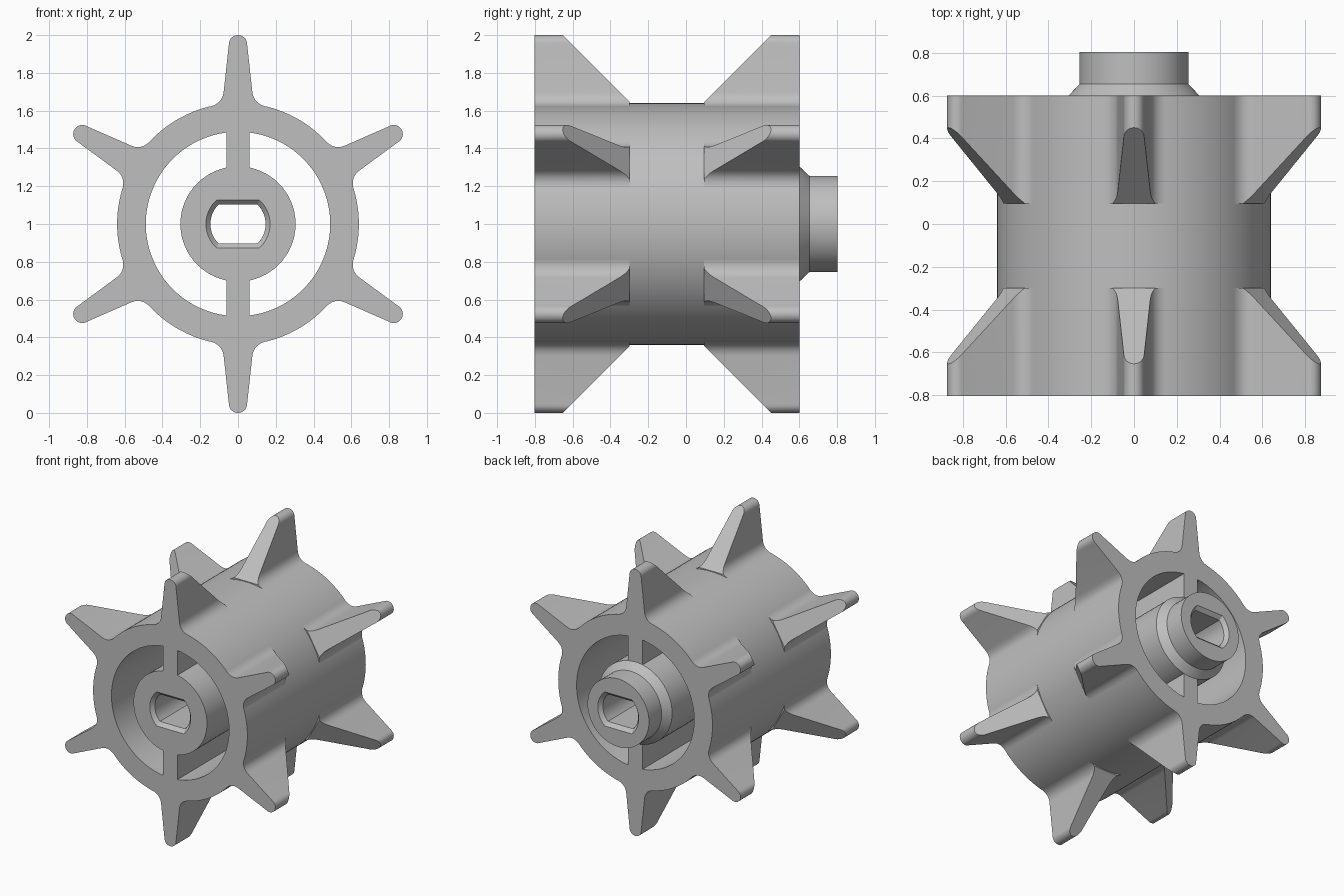
import bpy, bmesh
from math import sin, cos, pi, asin
from mathutils import Matrix, Vector

if "Cube" in bpy.data.objects:
    bpy.data.objects.remove(bpy.data.objects["Cube"])

FRONT, BACK, HUB_BACK = -0.803, 0.6, 0.803
AXLE = Matrix.Translation((0, 0, 1))

grey = bpy.data.materials.new("light grey")
grey.use_nodes = True
colour = (0.52, 0.52, 0.52, 1)
grey.diffuse_color = colour
grey.node_tree.nodes["Principled BSDF"].inputs["Base Color"].default_value = colour


def finish(bm, name, matrix=AXLE):
    """Turn a bmesh into a smooth-shaded object with sharp edges kept."""
    bm.transform(matrix)
    bmesh.ops.recalc_face_normals(bm, faces=bm.faces)
    mesh = bpy.data.meshes.new(name)
    bm.to_mesh(mesh)
    bm.free()
    mesh.materials.append(grey)
    obj = bpy.data.objects.new(name, mesh)
    bpy.context.collection.objects.link(obj)
    bpy.ops.object.select_all(action='DESELECT')
    obj.select_set(True)
    bpy.context.view_layer.objects.active = obj
    bpy.ops.object.shade_smooth_by_angle()


def circle(radius, count):
    return [(radius * cos(a), radius * sin(a))
            for a in (2 * pi * i / count - pi / 4 for i in range(count))]


def bore(radius, flat, count=64):
    """Round hole with a flat at the top and bottom."""
    n = count // 4
    c = asin(flat / radius)
    w = radius * cos(c)
    arc = [(radius * cos(a), radius * sin(a))
           for a in (c * (2 * i / n - 1) for i in range(n))]
    half = arc + [(w * (1 - 2 * i / n), flat) for i in range(n)]
    return half + [(-x, -z) for x, z in half]


def loft_loop(name, sections):
    """Join (outline, y) sections in order and close back to the first."""
    bm = bmesh.new()
    rings = [[bm.verts.new((x, y, z)) for x, z in pts] for pts, y in sections]
    for a, b in zip(rings, rings[1:] + rings[:1]):
        for i in range(len(a)):
            j = (i + 1) % len(a)
            bm.faces.new((a[i], a[j], b[j], b[i]))
    finish(bm, name)


# Outer drum
loft_loop("drum", [(circle(r, 128), y) for r, y in
                   ((0.64, FRONT), (0.64, BACK), (0.488, BACK), (0.488, FRONT))])

# Hub with stepped rear collar and chamfered double-flat bore
wide, narrow, chamfer = bore(0.17, 0.128), bore(0.146, 0.102), 0.027
loft_loop("hub", [
    (circle(0.305, 64), FRONT), (circle(0.305, 64), BACK),
    (circle(0.255, 64), 0.653), (circle(0.255, 64), HUB_BACK),
    (wide, HUB_BACK), (narrow, HUB_BACK - chamfer),
    (narrow, FRONT + chamfer), (wide, FRONT)])

# Webs joining hub and drum
for side, name in ((1, "upper_web"), (-1, "lower_web")):
    bm = bmesh.new()
    bmesh.ops.create_cube(bm, size=1)
    bmesh.ops.scale(bm, vec=(0.12, BACK - FRONT, 0.21), verts=bm.verts)
    bmesh.ops.translate(bm, vec=(0, (BACK + FRONT) / 2, side * 0.398), verts=bm.verts)
    finish(bm, name)


def fin_outline():
    """Half outline from filleted foot to rounded tip, then mirrored."""
    foot, corner, flank = Vector((0.149, 0.622)), Vector((0.083, 0.637)), Vector((0.076, 0.7))
    half = [(0.149, 0.6)]
    for i in range(13):
        t = i / 12
        half.append(tuple(foot * (1 - t) ** 2 + corner * 2 * t * (1 - t) + flank * t * t))
    half += [(0.048 * cos(a), 0.953 + 0.047 * sin(a))
             for a in (pi / 2 * i / 8 for i in range(8))]
    return half + [(0, 1)] + [(-x, r) for x, r in reversed(half)]


def fin(name, angle, y, direction):
    depth = 0.505
    bm = bmesh.new()
    face = bm.faces.new([bm.verts.new((x, 0, r)) for x, r in fin_outline()])
    ext = bmesh.ops.extrude_face_region(bm, geom=[face], use_keep_orig=True)
    moved = [v for v in ext["geom"] if isinstance(v, bmesh.types.BMVert)]
    bmesh.ops.translate(bm, vec=(0, depth, 0), verts=moved)
    # Slope the inner end at 45 degrees down to the drum
    cut = bmesh.ops.bisect_plane(
        bm, geom=bm.verts[:] + bm.edges[:] + bm.faces[:],
        plane_co=(0, depth, 0.645), plane_no=(0, 1, 1), clear_outer=True)
    edges = [e for e in bm.edges if e.is_boundary]
    bmesh.ops.holes_fill(bm, edges=edges, sides=0)
    place = Matrix.Translation((0, y, 0)) @ Matrix.Diagonal((1, direction, 1, 1))
    finish(bm, name, AXLE @ Matrix.Rotation(angle, 4, 'Y') @ place)


# Six fins around each end
for k in range(6):
    fin(f"front_fin_{k + 1}", k * pi / 3, FRONT, 1)
    fin(f"back_fin_{k + 1}", k * pi / 3, BACK, -1)
